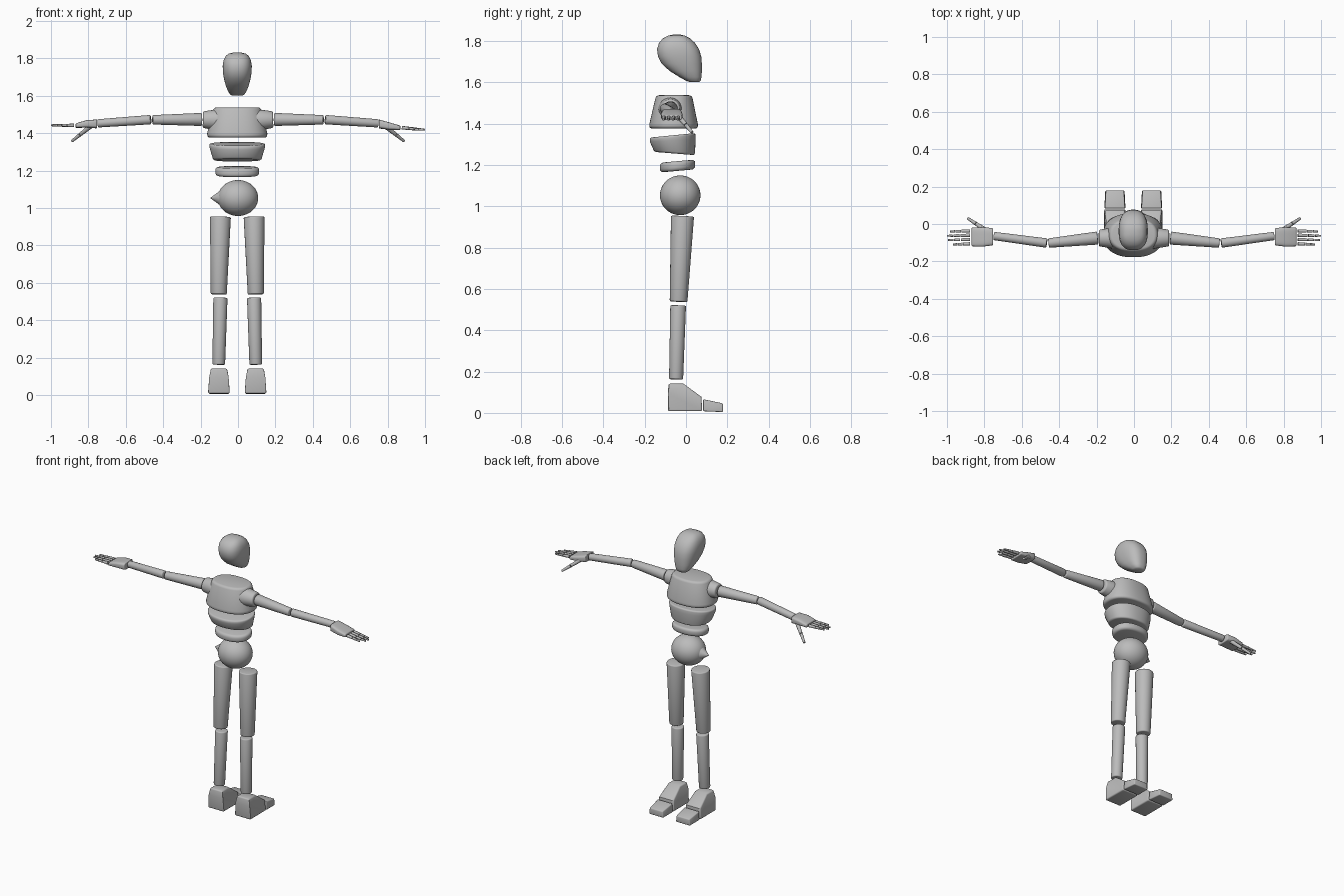
import bpy, bmesh, math
from mathutils import Vector

old = bpy.data.objects.get("Cube")
if old:
    bpy.data.objects.remove(old, do_unlink=True)

mat = bpy.data.materials.new("plain grey")
mat.use_nodes = True
GREY = (0.5, 0.5, 0.5, 1)
mat.diffuse_color = GREY
mat.node_tree.nodes["Principled BSDF"].inputs["Base Color"].default_value = GREY


def finish(name, bm, bevel=0.0, angle=40):
    """Turn a bmesh into a smooth grey object with softened rims."""
    bmesh.ops.recalc_face_normals(bm, faces=bm.faces)
    mesh = bpy.data.meshes.new(name)
    bm.to_mesh(mesh)
    bm.free()
    mesh.materials.append(mat)
    ob = bpy.data.objects.new(name, mesh)
    bpy.context.collection.objects.link(ob)
    bpy.ops.object.select_all(action='DESELECT')
    ob.select_set(True)
    bpy.context.view_layer.objects.active = ob
    if bevel:
        mod = ob.modifiers.new("soft rim", 'BEVEL')
        mod.width, mod.segments = bevel, 3
        mod.limit_method, mod.angle_limit = 'ANGLE', math.radians(50)
        bpy.ops.object.modifier_apply(modifier=mod.name)
    bpy.ops.object.shade_smooth_by_angle(angle=math.radians(angle))
    return ob


def loft(name, rings, axes=("X", "Y"), power=2.0, sides=32, bevel=0.0, angle=40):
    """Skin superellipse rings, each (centre, radius_u, radius_v, tilt)."""
    units = {"X": Vector((1, 0, 0)), "Y": Vector((0, 1, 0)), "Z": Vector((0, 0, 1))}
    u, v = units[axes[0]], units[axes[1]]
    n = u.cross(v)
    bm = bmesh.new()
    loops = []
    for centre, ru, rv, tilt in rings:
        loop = []
        for i in range(sides):
            a = math.tau * (i + 0.5) / sides
            c, s = math.cos(a), math.sin(a)
            pu = math.copysign(abs(c) ** (2 / power), c) * ru
            pv = math.copysign(abs(s) ** (2 / power), s) * rv
            loop.append(bm.verts.new(Vector(centre) + u * pu + v * pv + n * tilt * pv))
        loops.append(loop)
    for a, b in zip(loops, loops[1:]):
        for i in range(sides):
            j = (i + 1) % sides
            bm.faces.new((a[i], a[j], b[j], b[i]))
    bm.faces.new(loops[0])
    bm.faces.new(loops[-1])
    return finish(name, bm, bevel, angle)


def tube(name, start, end, r0, r1, sides=24, bevel=0.006):
    """Tapered round bar between two points."""
    start, end = Vector(start), Vector(end)
    d = end - start
    bm = bmesh.new()
    bmesh.ops.create_cone(bm, cap_ends=True, segments=sides, radius1=r0, radius2=r1, depth=d.length)
    bm.transform(d.to_track_quat('Z', 'Y').to_matrix().to_4x4())
    bmesh.ops.translate(bm, verts=bm.verts, vec=(start + end) / 2)
    return finish(name, bm, bevel)


def slab(name, x, profile, bevel):
    """Side profile of (y, z, half_width) points stretched across x."""
    bm = bmesh.new()
    sides = [[bm.verts.new((x + s * w, y, z)) for y, z, w in profile] for s in (-1, 1)]
    for side in sides:
        bm.faces.new(side)
    for i in range(len(profile)):
        j = (i + 1) % len(profile)
        bm.faces.new((sides[0][i], sides[0][j], sides[1][j], sides[1][i]))
    return finish(name, bm, bevel)


MID = -0.004  # the body sits slightly off centre

# Head: (height, rear y, face y, half width)
HEAD = [(1.6, 0.02, 0.062, 0.028), (1.607, 0, 0.071, 0.038), (1.625, -0.032, 0.075, 0.05),
        (1.655, -0.08, 0.077, 0.062), (1.69, -0.118, 0.077, 0.071), (1.725, -0.136, 0.074, 0.077),
        (1.76, -0.14, 0.063, 0.078), (1.79, -0.131, 0.044, 0.073), (1.812, -0.112, 0.02, 0.062),
        (1.825, -0.088, -0.005, 0.045), (1.831, -0.06, -0.028, 0.018)]
loft("head", [((MID, (a + b) / 2, z), w, (b - a) / 2, 0) for z, a, b, w in HEAD],
     power=2.5, sides=40, angle=80)

# Torso: three separate oval blocks
loft("chest", [((MID, -0.06, 1.376), 0.16, 0.119, 0), ((MID, -0.06, 1.4), 0.161, 0.117, 0),
               ((MID, -0.058, 1.537), 0.126, 0.087, 0)], power=2.3, sides=48, bevel=0.014)
loft("ribs", [((MID, -0.055, 1.255), 0.128, 0.098, -0.08), ((MID, -0.064, 1.318), 0.147, 0.111, 0.05),
              ((MID, -0.064, 1.343), 0.151, 0.111, 0.1)], power=2.2, sides=48, bevel=0.01)
loft("waist", [((MID, -0.041, 1.171), 0.116, 0.085, 0.09), ((MID, -0.041, 1.218), 0.118, 0.086, 0.09)],
     power=2.2, sides=48, bevel=0.016)

# Pelvis ball with a small point on one hip
bm = bmesh.new()
bmesh.ops.create_uvsphere(bm, u_segments=40, v_segments=24, radius=1)
bmesh.ops.scale(bm, verts=bm.verts, vec=(0.108, 0.098, 0.096))
bmesh.ops.translate(bm, verts=bm.verts, vec=(0, -0.028, 1.053))
finish("pelvis", bm)
tube("hip_point", (-0.1, -0.028, 1.053), (-0.146, -0.028, 1.053), 0.036, 0.002, bevel=0)

for s, side in ((-1, "right"), (1, "left")):
    # Leg
    def leg(x, y, z):
        return (MID + s * x, y, z)
    tube(side + "_thigh", leg(0.09, -0.017, 0.952), leg(0.099, -0.036, 0.538), 0.056, 0.043)
    tube(side + "_shin", leg(0.09, -0.038, 0.52), leg(0.099, -0.048, 0.162), 0.038, 0.034)
    x = MID + s * 0.098
    slab(side + "_foot", x, [(-0.087, 0.008, 0.058), (-0.087, 0.095, 0.057), (-0.085, 0.141, 0.043),
                             (-0.012, 0.141, 0.043), (0.074, 0.078, 0.054), (0.079, 0.008, 0.058)], 0.008)
    slab(side + "_toes", x, [(0.083, 0.008, 0.057), (0.083, 0.066, 0.054),
                             (0.179, 0.046, 0.048), (0.179, 0.004, 0.052)], 0.006)

    # Arm
    def arm(x, y, z):
        return (s * x, y, z)
    drop = 0.006 * s
    tube(side + "_shoulder", arm(0.09, -0.075, 1.47), arm(0.188, -0.075, 1.472), 0.06, 0.044, bevel=0.008)
    tube(side + "_upper_arm", arm(0.194, -0.075, 1.473), arm(0.457, -0.102, 1.471), 0.035, 0.025)
    tube(side + "_forearm", arm(0.466, -0.102, 1.472), arm(0.75, -0.064, 1.452), 0.025, 0.022)

    # Palm, thin towards the knuckles
    loft(side + "_palm", [(arm(0.753, -0.068, 1.449), 0.046, 0.024, 0),
                          (arm(0.81, -0.069, 1.443 - drop), 0.052, 0.02, 0),
                          (arm(0.868, -0.069, 1.434 - drop), 0.05, 0.012, 0)],
         axes=("Y", "Z"), power=4, bevel=0.005)

    # Fingers, three joints each
    for name, y, tip in (("index", -0.037, 0.984), ("middle", -0.06, 1.0),
                         ("ring", -0.083, 0.995), ("little", -0.106, 0.968)):
        base, end = Vector(arm(0.876, y, 1.435 - drop)), Vector(arm(tip, y - 0.003, 1.43 - 2 * drop))
        for k, (a, b) in enumerate(((0, 0.42), (0.45, 0.72), (0.75, 1))):
            tube(f"{side}_{name}_finger_{k + 1}", base.lerp(end, a), base.lerp(end, b),
                 0.0095 - 0.0015 * k, 0.008 - 0.0015 * k, sides=10, bevel=0)

    # Thumb, angled forward and down
    base, end = Vector(arm(0.79, -0.035, 1.435)), Vector(arm(0.888, 0.03, 1.357))
    tube(side + "_thumb_1", base, base.lerp(end, 0.53), 0.013, 0.01, sides=12, bevel=0)
    tube(side + "_thumb_2", base.lerp(end, 0.56), end, 0.01, 0.007, sides=12, bevel=0)
